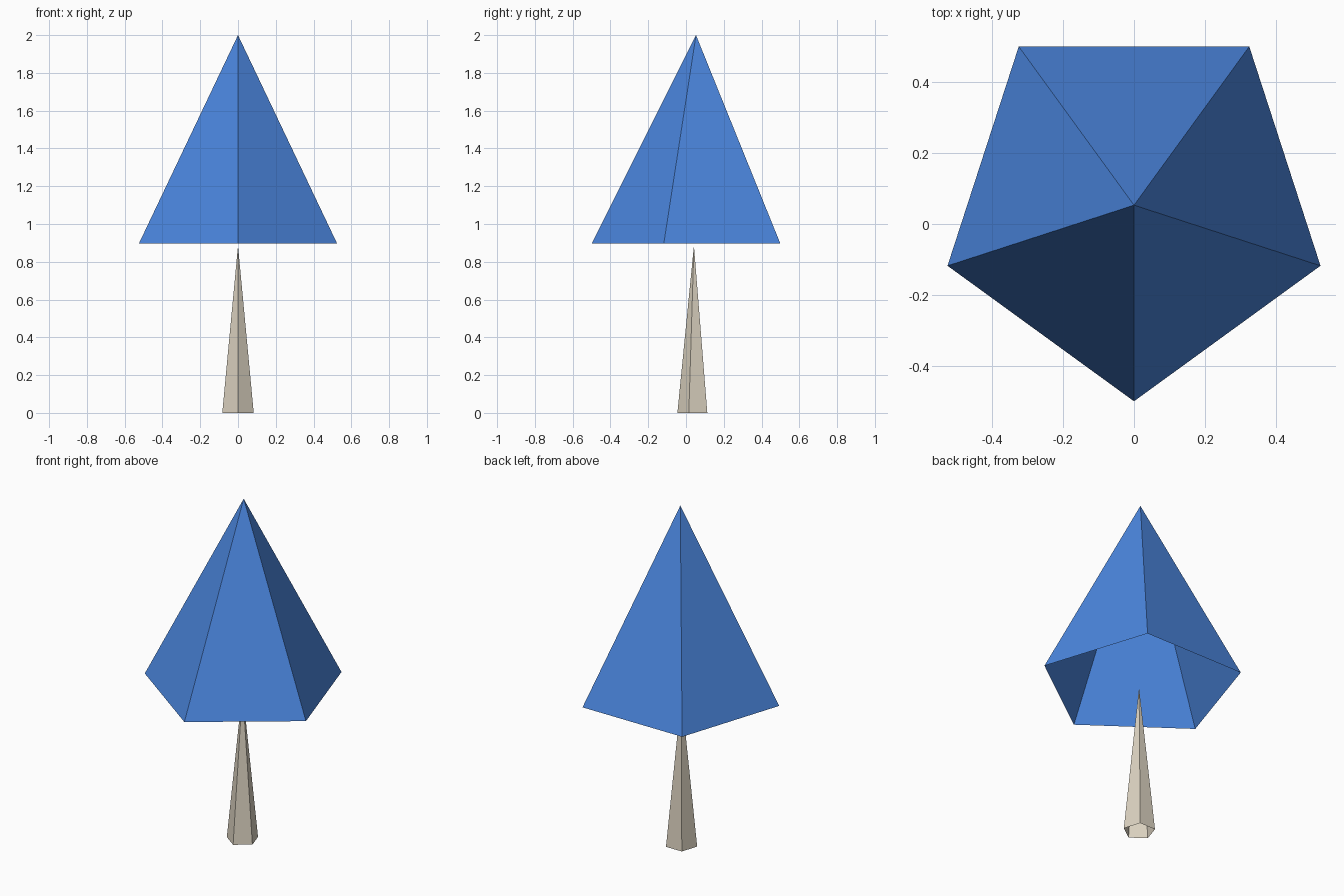
import bpy
import math

cube = bpy.data.objects.get("Cube")
if cube:
    bpy.data.objects.remove(cube, do_unlink=True)

SIDES = 5


def make_material(name, color):
    mat = bpy.data.materials.new(name)
    mat.use_nodes = True
    mat.diffuse_color = color
    mat.node_tree.nodes["Principled BSDF"].inputs["Base Color"].default_value = color
    return mat


def open_pyramid(name, radius, y, z_base, z_tip, mat):
    """Flat-sided pyramid without a base, one corner pointing to the front."""
    ring = []
    for i in range(SIDES):
        a = math.tau * i / SIDES - math.pi / 2
        ring.append((radius * math.cos(a), y + radius * math.sin(a), z_base))
    faces = [(i, (i + 1) % SIDES, SIDES) for i in range(SIDES)]
    mesh = bpy.data.meshes.new(name)
    mesh.from_pydata(ring + [(0, y, z_tip)], [], faces)
    mesh.materials.append(mat)
    obj = bpy.data.objects.new(name, mesh)
    bpy.context.collection.objects.link(obj)
    return obj


blue = make_material("foliage blue", (0.070, 0.238, 0.730, 1))
beige = make_material("trunk beige", (0.716, 0.651, 0.533, 1))

# Hollow canopy above a slender tapering trunk
open_pyramid("canopy", 0.552, 0.053, 0.896, 2.0, blue)
open_pyramid("trunk", 0.0875, 0.042, 0.0, 0.885, beige)
